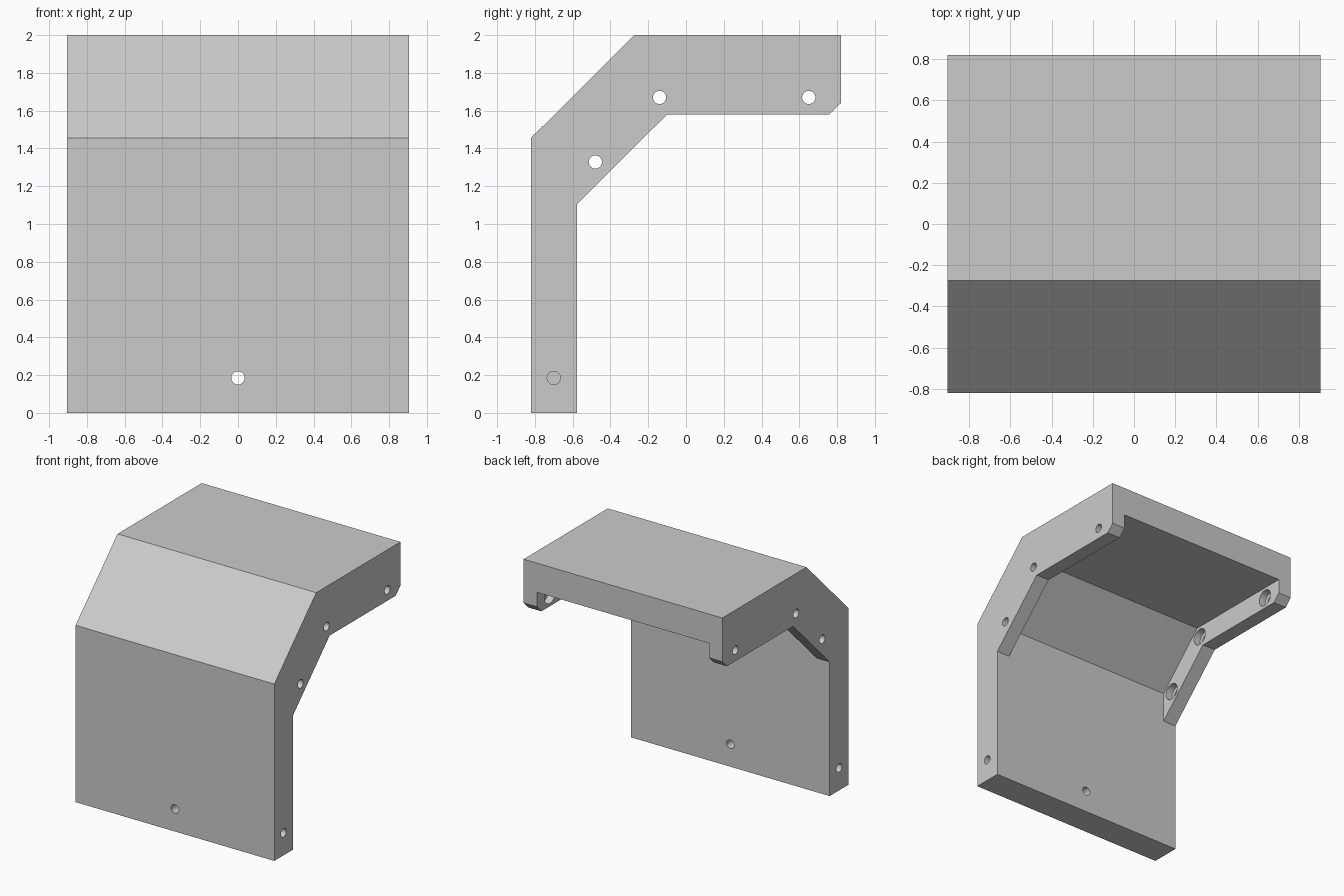
import bpy, bmesh, math
from mathutils import Matrix, Vector

if "Cube" in bpy.data.objects:
    bpy.data.objects.remove(bpy.data.objects["Cube"])

HALF_W = 0.905      # half width of the bracket
FLANGE = 0.12       # thickness of the side flanges
HOLE_R = 0.035
POCKET_R = 0.068


def extrude_profile(name, points, half):
    """Extrude a (y, z) outline along x from -half to half."""
    bm = bmesh.new()
    face = bm.faces.new([bm.verts.new((-half, y, z)) for y, z in points])
    ext = bmesh.ops.extrude_face_region(bm, geom=[face])
    verts = [v for v in ext["geom"] if isinstance(v, bmesh.types.BMVert)]
    bmesh.ops.translate(bm, verts=verts, vec=(2 * half, 0, 0))
    bmesh.ops.recalc_face_normals(bm, faces=bm.faces)
    return finish(name, bm)


def cylinder(name, center, radius, depth, axis):
    bm = bmesh.new()
    rot = Vector((0, 0, 1)).rotation_difference(Vector(axis)).to_matrix().to_4x4()
    bmesh.ops.create_cone(bm, cap_ends=True, segments=32, radius1=radius,
                          radius2=radius, depth=depth,
                          matrix=Matrix.Translation(center) @ rot)
    return finish(name, bm)


def finish(name, bm):
    mesh = bpy.data.meshes.new(name)
    bm.to_mesh(mesh)
    bm.free()
    obj = bpy.data.objects.new(name, mesh)
    bpy.context.collection.objects.link(obj)
    return obj


def cut(target, cutter):
    mod = target.modifiers.new("cut", 'BOOLEAN')
    mod.operation, mod.solver, mod.object = 'DIFFERENCE', 'EXACT', cutter
    bpy.context.view_layer.objects.active = target
    bpy.ops.object.modifier_apply(modifier=mod.name)
    bpy.data.objects.remove(cutter, do_unlink=True)


# Bent cover: front wall, sloped panel and top with deep sides
cover = extrude_profile("bent_cover", [
    (-0.82, 0), (-0.82, 1.456), (-0.275, 2), (0.82, 2), (0.82, 1.64),
    (0.76, 1.58), (-0.10, 1.58), (-0.577, 1.105), (-0.577, 0)], HALF_W)

# Recess between the two side flanges
cut(cover, extrude_profile("recess_cutter", [
    (-0.577, 1.105), (-0.577, 1.352), (-0.17, 1.76), (1.0, 1.76),
    (1.0, 1.0), (0.0, 1.0)], HALF_W - FLANGE))

# Flange screw holes, with wider pockets on the inner faces
inner = HALF_W - FLANGE
for y, z in [(-0.14, 1.67), (0.65, 1.67), (-0.48, 1.328)]:
    for side in (-1, 1):
        cut(cover, cylinder("pocket_cutter", (side * inner, y, z), POCKET_R, 0.12, (1, 0, 0)))
        cut(cover, cylinder("hole_cutter", (side * HALF_W, y, z), HOLE_R, 0.3, (1, 0, 0)))

# Blind holes in the lower side edges
for side in (-1, 1):
    cut(cover, cylinder("blind_cutter", (side * HALF_W, -0.70, 0.185), HOLE_R, 0.5, (1, 0, 0)))

# Through hole in the front wall
cut(cover, cylinder("front_hole_cutter", (0, -0.70, 0.185), HOLE_R, 0.5, (0, 1, 0)))

cover.select_set(True)
bpy.context.view_layer.objects.active = cover
bpy.ops.object.shade_smooth_by_angle(angle=math.radians(30))
